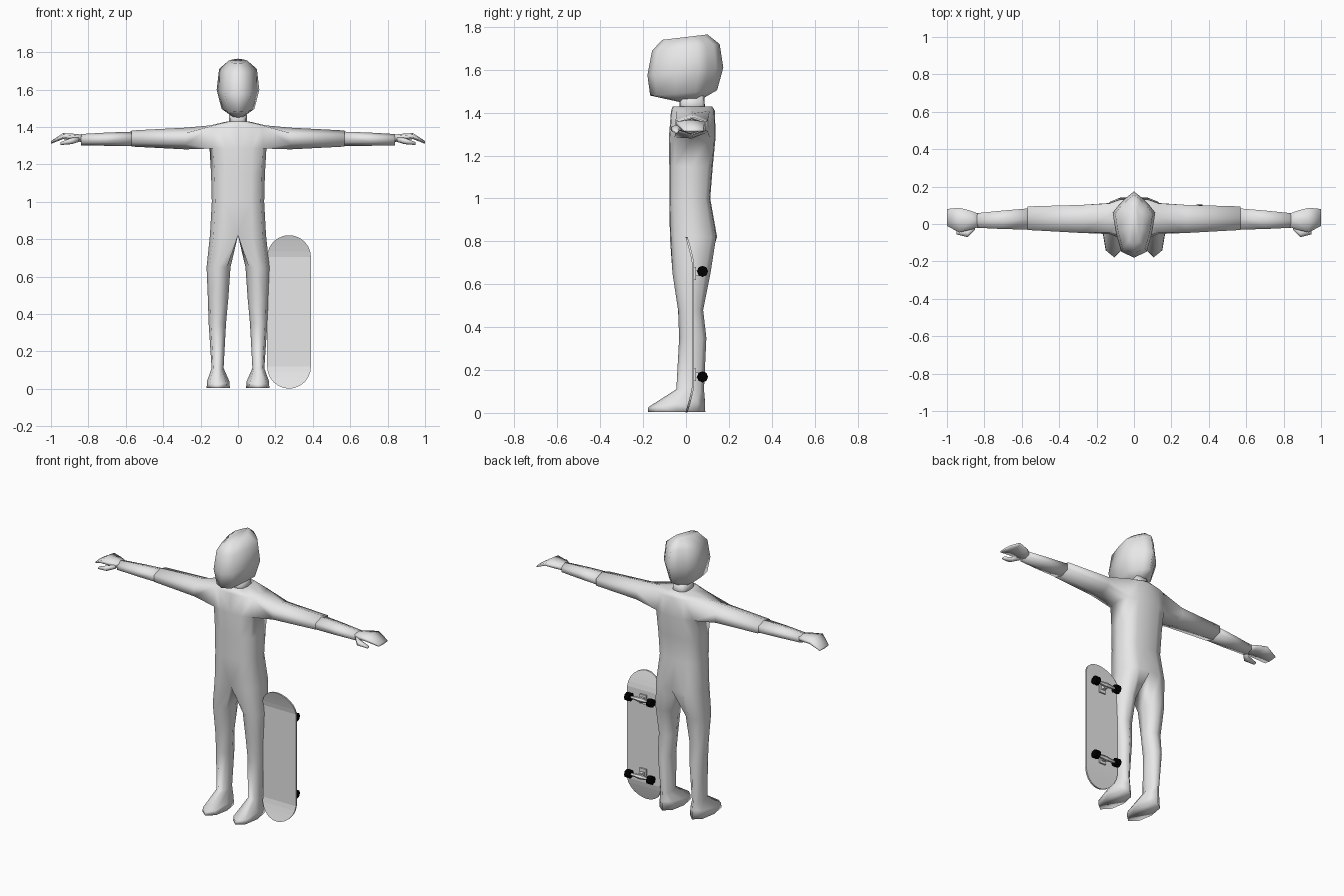
import bpy, bmesh, math
from mathutils import Matrix, Vector

if "Cube" in bpy.data.objects:
    bpy.data.objects.remove(bpy.data.objects["Cube"])


def material(name, rgb):
    m = bpy.data.materials.new(name)
    m.diffuse_color = (*rgb, 1)
    m.use_nodes = True
    m.node_tree.nodes["Principled BSDF"].inputs["Base Color"].default_value = m.diffuse_color
    return m


GREY = material("light grey", (0.8, 0.8, 0.8))
BLACK = material("black", (0, 0, 0))


def finish(bm, name, mat, mirror=False, smooth=True):
    """Optionally mirror across x = 0, then turn the bmesh into an object."""
    if mirror:
        geom = bm.verts[:] + bm.edges[:] + bm.faces[:]
        dup = bmesh.ops.duplicate(bm, geom=geom)["geom"]
        for v in dup:
            if isinstance(v, bmesh.types.BMVert):
                v.co.x *= -1
        bmesh.ops.reverse_faces(bm, faces=[f for f in dup if isinstance(f, bmesh.types.BMFace)])
        bmesh.ops.remove_doubles(bm, verts=bm.verts[:], dist=0.0005)
    bmesh.ops.recalc_face_normals(bm, faces=bm.faces[:])
    me = bpy.data.meshes.new(name)
    bm.to_mesh(me)
    bm.free()
    me.materials.append(mat)
    for p in me.polygons:
        p.use_smooth = smooth
    ob = bpy.data.objects.new(name, me)
    bpy.context.collection.objects.link(ob)
    return ob


def ring(bm, fx, fy, x0, x1, yf, yb, zf, zb=None):
    """Horizontal section: fractions mapped to the box x0..x1, yf..yb, z sloped front to back."""
    zb = zf if zb is None else zb
    return [bm.verts.new((x0 + a * (x1 - x0), yf + b * (yb - yf), zf + b * (zb - zf)))
            for a, b in zip(fx, fy)]


def arm_ring(bm, x, y0, y1, z0, z1):
    """Six-sided section across the arm."""
    shape = [(0, .25), (.5, 0), (1, .25), (1, .75), (.5, 1), (0, .75)]
    return [bm.verts.new((x, y0 + a * (y1 - y0), z0 + b * (z1 - z0))) for a, b in shape]


def bridge(bm, a, b, closed=True, skip=()):
    n = len(a)
    for i in range(n if closed else n - 1):
        if i not in skip:
            j = (i + 1) % n
            bm.faces.new((a[i], a[j], b[j], b[i]))


def loft(bm, rings, closed=True, caps=True):
    for a, b in zip(rings, rings[1:]):
        bridge(bm, a, b, closed)
    if caps:
        bm.faces.new(rings[0])
        bm.faces.new(rings[-1])


# Clothed body: half torso, leg and sleeve in one skin, mirrored
TX, TY = (0, .5, .87, 1, .87, .5, 0), (0, .02, .12, .5, .88, .98, 1)
LX, LY = (.14, .5, .87, 1, .87, .5, .14, 0), (.16, 0, .14, .5, .86, 1, .84, .5)
bm = bmesh.new()
torso = [ring(bm, TX, TY, 0, w, yf, yb, z) for z, w, yf, yb in (
    (0.82, .15, -.075, .145), (1.0, .14, -.078, .113), (1.15, .144, -.078, .125),
    (1.285, .152, -.08, .138), (1.408, .15, -.07, .135), (1.43, .055, -.062, .122))]
for k, (a, b) in enumerate(zip(torso, torso[1:])):
    bridge(bm, a, b, closed=False, skip=(2, 3) if k == 3 else ())
bm.faces.new(torso[-1])

low, high = torso[3], torso[4]
sleeve = [[low[2], low[3], low[4], high[4], high[3], high[2]],
          arm_ring(bm, .28, -.048, .102, 1.28, 1.396),
          arm_ring(bm, .57, -.032, .094, 1.295, 1.381)]
loft(bm, sleeve, caps=False)
bm.faces.new(sleeve[-1])

crotch = bm.verts.new((0, .035, 0.82))
legs = [torso[0] + [crotch]]
legs += [ring(bm, LX, LY, x0, x1, yf, yb, z) for z, x0, x1, yf, yb in (
    (.65, .04, .168, -.063, .114), (.48, .052, .161, -.037, .08),
    (.35, .064, .157, -.032, .095), (.11, .077, .141, -.045, .084))]
legs += [ring(bm, LX, LY, x0, x1, yf, yb, zf, zb) for zf, zb, x0, x1, yf, yb in (
    (.025, .06, .047, .165, -.178, .088), (.003, .003, .043, .168, -.178, .09))]
loft(bm, legs, caps=False)
bm.faces.new(legs[-1])
finish(bm, "body", GREY, mirror=True)

# Forearms
bm = bmesh.new()
loft(bm, [arm_ring(bm, .555, -.03, .084, 1.298, 1.375),
          arm_ring(bm, .70, -.027, .072, 1.299, 1.37),
          arm_ring(bm, .84, -.02, .058, 1.302, 1.362)])
finish(bm, "forearms", GREY, mirror=True)

# Hands with drooping fingers and a thumb
bm = bmesh.new()
loft(bm, [arm_ring(bm, .82, -.012, .05, 1.315, 1.357),
          arm_ring(bm, .87, -.03, .07, 1.325, 1.363),
          arm_ring(bm, .935, -.045, .087, 1.335, 1.367),
          arm_ring(bm, 1.0, -.01, .08, 1.31, 1.325)])
loft(bm, [arm_ring(bm, .85, -.03, -.005, 1.32, 1.345),
          arm_ring(bm, .89, -.07, -.03, 1.308, 1.342),
          arm_ring(bm, .95, -.055, -.035, 1.303, 1.318)])
finish(bm, "hands", GREY, mirror=True)

# Head: sloped sections, narrow at the face and pointed at the back
HX, HY = (0, .6, .85, 1, .7, .35, 0), (0, .09, .38, .68, .8, .91, 1)
bm = bmesh.new()
head = [ring(bm, HX, HY, 0, w, yf, yb, zf, zb) for w, yf, yb, zf, zb in (
    (.04, -.03, .085, 1.45, 1.47), (.088, -.167, .145, 1.48, 1.505),
    (.114, -.18, .174, 1.575, 1.61), (.101, -.158, .157, 1.69, 1.72),
    (.046, -.11, .10, 1.74, 1.765))]
loft(bm, head, closed=False)
finish(bm, "head", GREY, mirror=True)

# Neck
bm = bmesh.new()
loft(bm, [ring(bm, TX, TY, 0, .05, -.03, .09, 1.40),
          ring(bm, TX, TY, 0, .046, -.03, .085, 1.48)], closed=False)
finish(bm, "neck", GREY, mirror=True)

# Skateboard deck: stadium outline with both ends kicked forward
CX, CZ, R, HALF = 0.273, 0.411, 0.117, 0.41
heights = [HALF - R + R * math.sin(math.radians(a)) for a in (0, 15, 30, 45, 60, 75, 86)]
rows = [-h for h in reversed(heights)] + heights
bm = bmesh.new()
front, back = [], []
for h in rows:
    d = max(0, abs(h) - (HALF - R))
    w = math.sqrt(max(0, R * R - d * d))
    y = .027 - .03 * (d / R) ** 1.2
    front.append([bm.verts.new((CX + s * w, y, CZ + h)) for s in (-1, 1)])
    back.append([bm.verts.new((CX + s * w, y + .01, CZ + h)) for s in (-1, 1)])
loft(bm, [f + b[::-1] for f, b in zip(front, back)])
finish(bm, "skateboard_deck", GREY, smooth=False)


def rod(bm, x, y, z, r1, r2, length, sides):
    """Cylinder or cone lying along x."""
    m = Matrix.Translation((x, y, z)) @ Matrix.Rotation(math.pi / 2, 4, 'Y')
    bmesh.ops.create_cone(bm, cap_ends=True, segments=sides, radius1=r1, radius2=r2,
                          depth=length, matrix=m)


def box(bm, centre, size):
    m = Matrix.Translation(centre) @ Matrix.Diagonal(Vector((*size, 1)))
    bmesh.ops.create_cube(bm, size=1, matrix=m)


# Trucks and wheels
trucks, wheels = bmesh.new(), bmesh.new()
for z, inward in ((.66, -1), (.168, 1)):
    box(trucks, (CX, .041, z + inward * .01), (.045, .01, .06))
    box(trucks, (CX, .058, z + inward * .008), (.022, .03, .025))
    rod(trucks, CX, .077, z, .006, .006, .17, 6)
    rod(trucks, CX - .03, .075, z, .008, .015, .06, 6)
    rod(trucks, CX + .03, .075, z, .015, .008, .06, 6)
    for s in (-1, 1):
        rod(wheels, CX + s * .077, .077, z, .026, .026, .032, 8)
finish(trucks, "skateboard_trucks", GREY, smooth=False)
finish(wheels, "skateboard_wheels", BLACK, smooth=False)
